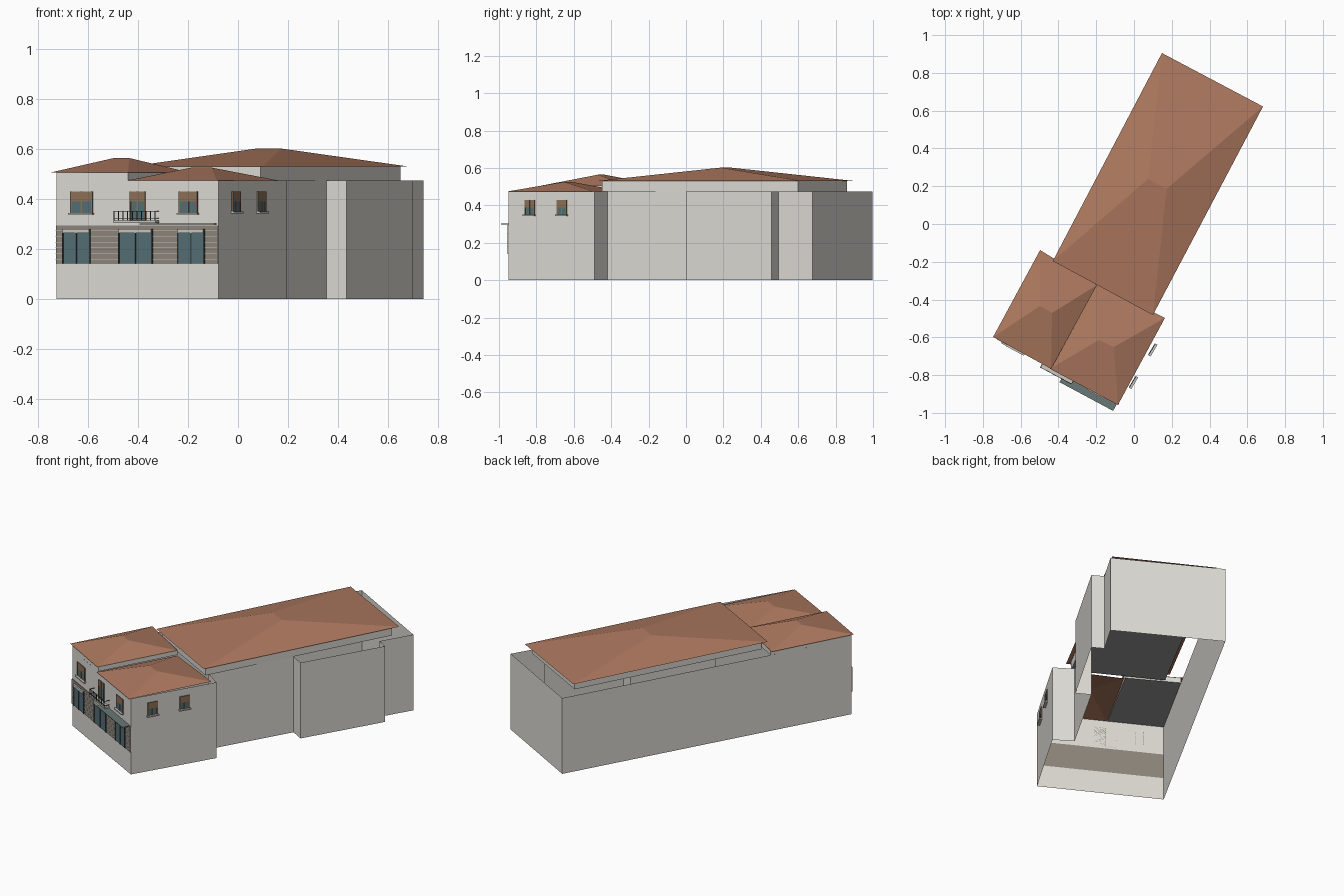
import bpy, bmesh
from mathutils import Vector

if "Cube" in bpy.data.objects:
    bpy.data.objects.remove(bpy.data.objects["Cube"])


def mat(name, r, g, b):
    m = bpy.data.materials.new(name)
    m.diffuse_color = (r, g, b, 1)
    m.use_nodes = True
    m.node_tree.nodes["Principled BSDF"].inputs["Base Color"].default_value = m.diffuse_color
    return m


WALL = mat("plaster", 0.74, 0.72, 0.67)
ROOF = mat("roof_tile", 0.42, 0.19, 0.115)
SLAB = mat("slab_grey", 0.3, 0.32, 0.3)
STONE = mat("stone", 0.27, 0.24, 0.2)
TRIM = mat("trim", 0.6, 0.58, 0.53)
GLASS = mat("glass", 0.09, 0.16, 0.18)
WOOD = mat("wood", 0.27, 0.17, 0.1)
DARK = mat("dark_metal", 0.05, 0.06, 0.06)
CANVAS = mat("canvas", 0.14, 0.19, 0.18)


def mesh(name, verts, faces, m, fix=False):
    me = bpy.data.meshes.new(name)
    me.from_pydata([tuple(v) for v in verts], [], faces)
    if fix:
        bm = bmesh.new()
        bm.from_mesh(me)
        bmesh.ops.recalc_face_normals(bm, faces=bm.faces)
        bm.to_mesh(me)
        bm.free()
    me.materials.append(m)
    ob = bpy.data.objects.new(name, me)
    bpy.context.collection.objects.link(ob)
    return ob


def walls(name, pts, z0, z1, closed=True):
    """Thin vertical walls following a counter-clockwise plan."""
    n = len(pts)
    verts = [(x, y, z0) for x, y in pts] + [(x, y, z1) for x, y in pts]
    faces = [(i, (i + 1) % n, (i + 1) % n + n, i + n) for i in range(n if closed else n - 1)]
    return mesh(name, verts, faces, WALL)


def hip_roof(name, corners, ridge, z0, z1):
    """Corners: front left, front right, back right, back left; ridge: left, right."""
    verts = [(x, y, z0) for x, y in corners] + [(x, y, z1) for x, y in ridge]
    mesh(name, verts, [(0, 1, 5, 4), (1, 2, 5), (2, 3, 4, 5), (3, 0, 4)], ROOF)


class Face:
    """Wall-aligned frame: u along the wall, d outward, z up."""

    def __init__(self, a, b):
        self.o = Vector((*a, 0))
        self.u = (Vector((*b, 0)) - self.o)
        self.len = self.u.length
        self.u.normalize()
        self.n = Vector((self.u.y, -self.u.x, 0))

    def box(self, name, u0, u1, z0, z1, d0, d1, m):
        v = [self.o + self.u * u + self.n * d + Vector((0, 0, z))
             for z in (z0, z1) for d in (d0, d1) for u in (u0, u1)]
        f = [(0, 1, 3, 2), (4, 5, 7, 6), (0, 1, 5, 4), (2, 3, 7, 6), (0, 2, 6, 4), (1, 3, 7, 5)]
        return mesh(name, v, f, m, True)

    def window(self, name, c, w, z0, z1, shutter=True, sill=True, lintel=False, d=0.0):
        a, b = c - w / 2, c + w / 2
        self.box(name + "_glass", a, b, z0, z1, d, d + 0.003, GLASS)
        t = 0.005
        for s, (p, q) in enumerate(((a, a + t), (b - t, b), (c - t / 2, c + t / 2))):
            self.box(f"{name}_frame_{s}", p, q, z0, z1, d, d + 0.006, DARK if lintel else WOOD)
        if shutter:
            self.box(name + "_blind", a, b, z1 - 0.04, z1, d, d + 0.005, WOOD)
        if sill:
            self.box(name + "_sill", a - 0.005, b + 0.005, z0 - 0.005, z0 + 0.002, d, d + 0.016, TRIM)
        if lintel:
            self.box(name + "_lintel", a + 0.003, b - 0.003, 0.264, 0.28, d, d + 0.009, TRIM)


# Outer walls: everything but the front, then the front in two strips
A, B = (-0.726, -0.603), (-0.078, -0.95)
plan = [B, (0.194, -0.49), (0.088, -0.42), (0.354, 0.045), (0.434, 0.0),
        (0.70, 0.458), (0.635, 0.495), (0.742, 0.677), (0.16, 0.998), A]
walls("outer_walls", plan, 0, 0.475, closed=False)
walls("front_base_wall", [A, B], 0, 0.14, closed=False)
walls("front_upper_wall", [A, B], 0.295, 0.475, closed=False)

# Raised upper storeys with a slab below
for name, pts, top in (
        ("main_attic", [(-0.39, -0.19), (0.09, -0.45), (0.65, 0.60), (0.17, 0.86)], 0.532),
        ("left_attic", [A, (-0.44, -0.756), (-0.2, -0.315), (-0.478, -0.155)], 0.508)):
    walls(name + "_walls", pts, 0.475, top)
    mesh(name + "_slab", [(x, y, 0.475) for x, y in pts], [(3, 2, 1, 0)], SLAB)

# Hip roofs
hip_roof("main_roof", [(-0.43, -0.196), (0.10, -0.482), (0.683, 0.622), (0.148, 0.905)],
         [(0.074, 0.238), (0.173, 0.186)], 0.53, 0.602)
hip_roof("left_roof", [(-0.746, -0.598), (-0.439, -0.767), (-0.196, -0.323), (-0.497, -0.138)],
         [(-0.497, -0.434), (-0.434, -0.471)], 0.507, 0.564)
hip_roof("right_roof", [(-0.444, -0.767), (-0.085, -0.958), (0.164, -0.497), (-0.196, -0.323)],
         [(-0.187, -0.614), (-0.106, -0.651)], 0.474, 0.526)

# Stone band with light joints and shop windows
front = Face(A, B)
front.box("stone_band", 0, front.len, 0.14, 0.295, 0, 0.005, STONE)
for i in range(6):
    z = 0.158 + i * 0.023
    front.box(f"stone_joint_{i}", 0, front.len, z, z + 0.002, 0.004, 0.0065, TRIM)
for i, (c, w) in enumerate(((0.095, 0.127), (0.363, 0.154), (0.615, 0.122))):
    front.window(f"shop_window_{i}", c, w, 0.142, 0.28, False, False, True, 0.005)

# Upper windows, balcony door and side windows
front.window("upper_window_left", 0.116, 0.1, 0.343, 0.43)
front.window("upper_window_right", 0.60, 0.084, 0.343, 0.43)
front.window("balcony_door", 0.37, 0.07, 0.315, 0.43, sill=False)
side = Face(B, (0.194, -0.49))
for i, c in enumerate((0.134, 0.334)):
    side.window(f"side_window_{i}", c, 0.062, 0.348, 0.43)

# Balcony
b0, b1, out = 0.275, 0.465, 0.03
front.box("balcony_slab", b0, b1, 0.305, 0.314, 0, out, TRIM)
for z in (0.322, 0.35):
    front.box("balcony_rail", b0, b1, z, z + 0.003, out - 0.003, out, DARK)
    for u in (b0, b1 - 0.003):
        front.box("balcony_side_rail", u, u + 0.003, z, z + 0.003, 0, out, DARK)
for i in range(10):
    u = b0 + (b1 - b0 - 0.003) * i / 9
    front.box(f"baluster_{i}", u, u + 0.003, 0.314, 0.352, out - 0.003, out, DARK)

# Flat awning
front.box("awning", 0.403, 0.725, 0.298, 0.302, 0, 0.05, CANVAS)
